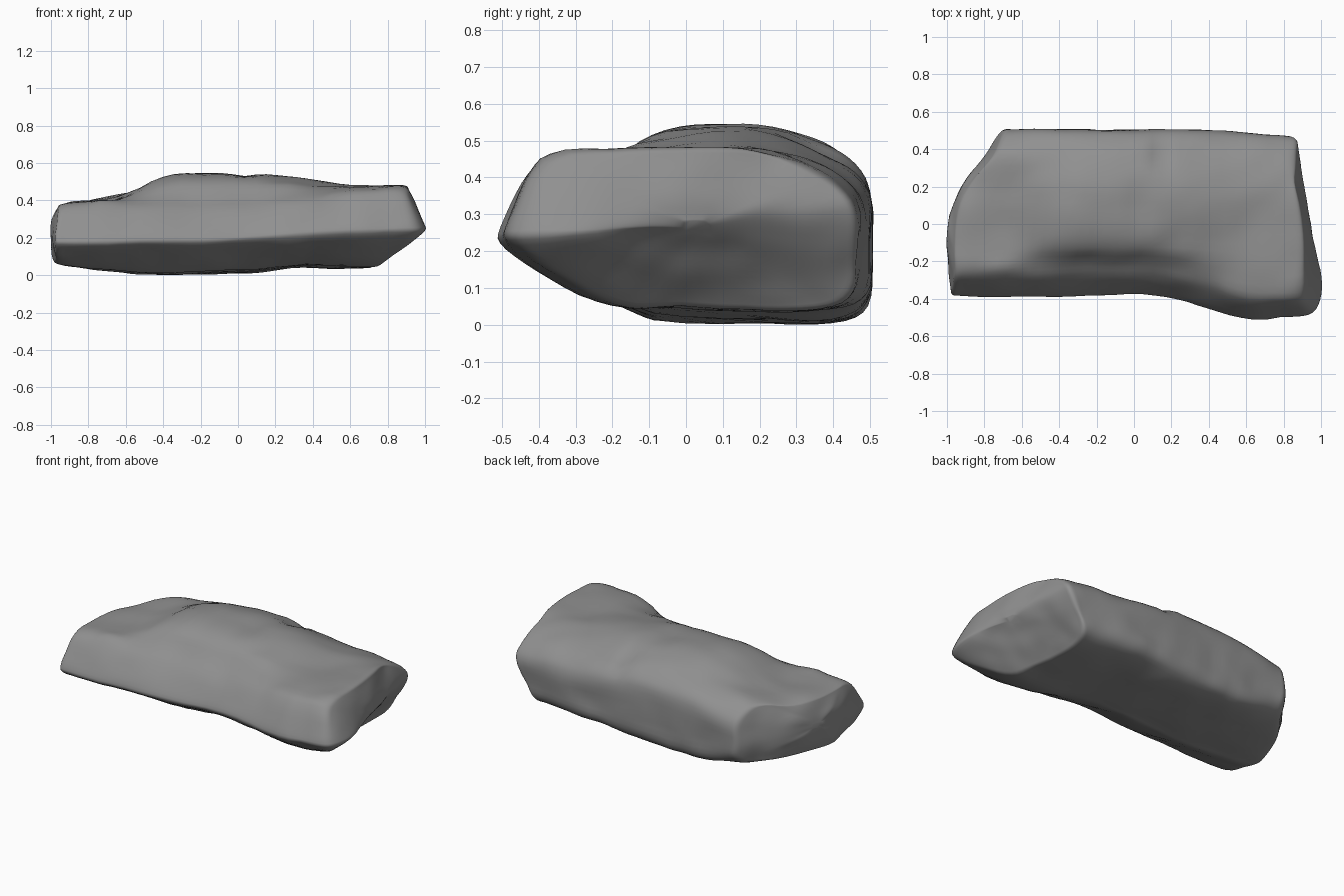
import bpy
import bmesh
import math
from mathutils import Vector, noise

cube = bpy.data.objects.get("Cube")
if cube:
    bpy.data.objects.remove(cube)

stone = bpy.data.materials.new("grey_stone")
stone.use_nodes = True
GREY = (0.28, 0.28, 0.28, 1)
stone.diffuse_color = GREY
stone.node_tree.nodes["Principled BSDF"].inputs["Base Color"].default_value = GREY


def lookup(table, t):
    """Piecewise linear lookup in (position, value) pairs."""
    if t <= table[0][0]:
        return table[0][1]
    for (a, va), (b, vb) in zip(table, table[1:]):
        if t <= b:
            return va + (vb - va) * (t - a) / (b - a)
    return table[-1][1]


def cut_corners(points, closed):
    """One round of corner cutting, which rounds off a control polygon."""
    pairs = list(zip(points, points[1:]))
    if closed:
        pairs.append((points[-1], points[0]))
    result = [q for a, b in pairs for q in (a.lerp(b, 0.25), a.lerp(b, 0.75))]
    return result if closed else [points[0], *result, points[-1]]


# Plan outline of the two ends: distance from the middle over y
LEFT_END = [(-0.4, 0.98), (0, 1.005), (0.2, 0.93), (0.52, 0.69)]
RIGHT_END = [(-0.53, 0.93), (-0.42, 1.0), (-0.28, 1.02), (0, 0.96), (0.2, 0.91), (0.5, 0.87)]
RIGHT_RIDGE = [(-0.4, 0.23), (0, 0.3), (0.5, 0.31)]


def end_x(side, y, z):
    """Reach of each end, pulled in above and below its ridge."""
    if side < 0:
        return -lookup(LEFT_END, y) + 1.3 * (z - 0.21) ** 2
    front = min(1, 0.5 - y)
    reach = lookup(RIGHT_END, y)
    rise = z - lookup(RIGHT_RIDGE, y)
    if rise > 0:
        return reach - rise * (0.18 + 0.35 * front)
    return reach + rise * (0.5 + 0.9 * front)


# Stations: u, front y, nose z, rim setback, front rim z, crest z, back rim z, base z
STATIONS = [
    (-1.0, -0.39, 0.16, 0.14, 0.38, 0.38, 0.37, 0.06),
    (-0.94, -0.39, 0.16, 0.15, 0.39, 0.40, 0.38, 0.04),
    (-0.68, -0.39, 0.16, 0.17, 0.40, 0.43, 0.41, 0.01),
    (-0.45, -0.39, 0.17, 0.18, 0.41, 0.55, 0.43, 0.00),
    (-0.15, -0.38, 0.17, 0.18, 0.42, 0.545, 0.45, 0.01),
    (0.15, -0.38, 0.19, 0.18, 0.42, 0.545, 0.44, 0.02),
    (0.38, -0.44, 0.21, 0.18, 0.42, 0.52, 0.41, 0.04),
    (0.65, -0.52, 0.22, 0.15, 0.46, 0.475, 0.40, 0.04),
    (0.94, -0.495, 0.23, 0.12, 0.48, 0.48, 0.39, 0.04),
    (1.0, -0.48, 0.23, 0.11, 0.47, 0.48, 0.38, 0.04),
]


def section(u, front, nose, setback, rim, crest, back_rim, base):
    """Cross-section as (y, z), from the front nose over the top and under."""
    back = 0.505 - 0.08 * max(0, u - 0.5)
    return [
        (front, nose), (front + 0.005, nose + 0.04),
        (front + setback * 0.55, nose + (rim - nose) * 0.75),
        (front + setback, rim), (-0.12, rim + (crest - rim) * 0.75),
        (0.05, crest), (0.22, crest), (back - 0.14, back_rim + 0.05),
        (back - 0.05, back_rim), (back, back_rim - 0.07), (back, 0.2),
        (back, base + 0.05), (back - 0.07, base), (0.2, base),
        (-0.05, base + 0.01), (front + 0.28, base + 0.01),
        (front + 0.12, nose * 0.5 + 0.02),
    ]


def end_cap(ring, side):
    """Shrinking rings that follow the ridge of an end."""
    mid = sum(ring, Vector()) / len(ring)
    cap = []
    for scale in (0.9, 0.65, 0.35, 0.08):
        inner = [mid.lerp(p, scale) for p in ring]
        for p in inner:
            p.x = end_x(side, p.y, p.z)
        cap.append(inner)
    return cap


# Control rings of the slab, from the left cap to the right cap
rings = []
for u, *shape in STATIONS:
    side = math.copysign(1, u)
    rings.append([Vector((abs(u) * end_x(side, y, z), y, z)) for y, z in section(u, *shape)])
rings = end_cap(rings[0], -1)[::-1] + rings + end_cap(rings[-1], 1)

# Round the control rings around and along the slab
for step in range(2):
    rings = [cut_corners(ring, True) for ring in rings]
    columns = [cut_corners(column, False) for column in zip(*rings)]
    rings = list(zip(*columns))

# Skin the rings
bm = bmesh.new()
loops = [[bm.verts.new(p) for p in ring] for ring in rings]
for a, b in zip(loops, loops[1:]):
    for i in range(len(a)):
        bm.faces.new((a[i - 1], a[i], b[i], b[i - 1]))
for loop in (loops[0], loops[-1]):
    bm.faces.new(loop)
bmesh.ops.recalc_face_normals(bm, faces=bm.faces[:])
bm.normal_update()

# Hollows and bumps on the top: x, y, x radius, y radius, height
MARKS = [
    (-0.66, -0.05, 0.12, 0.16, -0.025),
    (-0.72, -0.24, 0.07, 0.05, 0.02),
    (0.15, 0.38, 0.04, 0.10, -0.025),
    (0.25, -0.17, 0.12, 0.05, 0.015),
    (0.03, 0.1, 0.05, 0.15, -0.015),
]
for v in bm.verts:
    p = v.co.copy()
    # Worn, chipped surface
    v.co += v.normal * (noise.noise(p * 4) * 0.01 + noise.noise(p * 9) * 0.006)
    if v.normal.z > 0.3:
        for x, y, rx, ry, height in MARKS:
            v.co.z += height * math.exp(-((p.x - x) / rx) ** 2 - ((p.y - y) / ry) ** 2)

# Rest on the ground
lowest = min(v.co.z for v in bm.verts)
bmesh.ops.translate(bm, verts=bm.verts[:], vec=(0, 0, -lowest))
for face in bm.faces:
    face.smooth = True

mesh = bpy.data.meshes.new("rock_slab")
bm.to_mesh(mesh)
bm.free()
mesh.materials.append(stone)
rock = bpy.data.objects.new("rock_slab", mesh)
bpy.context.collection.objects.link(rock)
